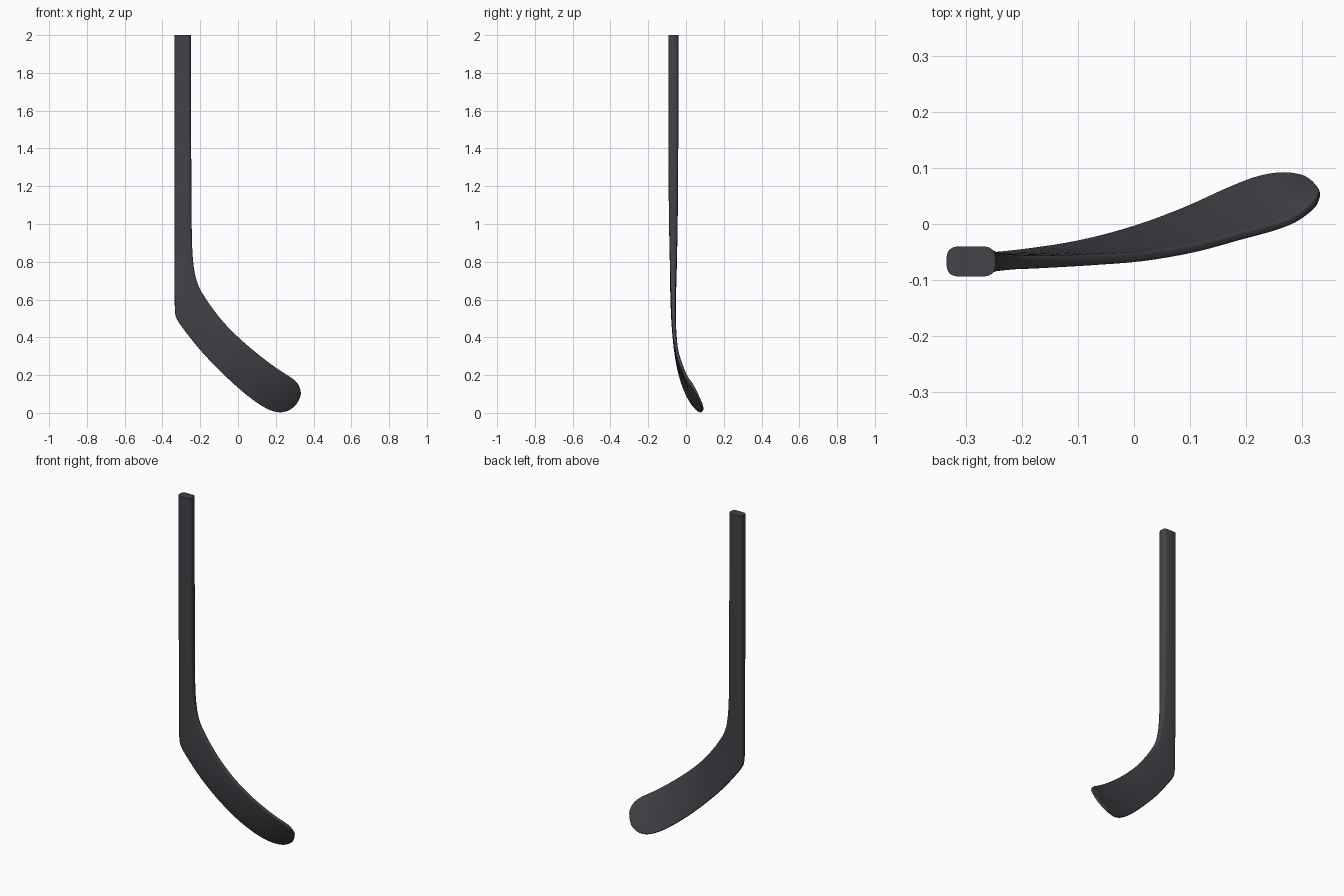
import bpy, bmesh, math
from mathutils import Vector

if "Cube" in bpy.data.objects:
    bpy.data.objects.remove(bpy.data.objects["Cube"])

# Stations from shaft top to blade toe:
# lower/left edge (x, y, z), upper/right edge (x, y, z), thickness
STATIONS = [
    (-.335, -.067, 2.00, -.248, -.067, 2.00, .053),
    (-.335, -.067, 1.60, -.248, -.067, 1.60, .053),
    (-.335, -.067, 1.20, -.247, -.067, 1.20, .050),
    (-.335, -.067, 0.95, -.245, -.067, 0.98, .044),
    (-.335, -.067, 0.75, -.240, -.067, 0.83, .036),
    (-.335, -.068, 0.61, -.227, -.068, 0.73, .030),
    (-.333, -.067, 0.53, -.206, -.068, 0.665, .026),
    (-.320, -.066, 0.490, -.180, -.068, 0.620, .024),
    (-.280, -.063, 0.433, -.140, -.067, 0.560, .022),
    (-.200, -.054, 0.333, -.070, -.064, 0.472, .020),
    (-.100, -.037, 0.228, 0.020, -.058, 0.383, .018),
    (0.000, -.010, 0.134, 0.110, -.043, 0.307, .017),
    (0.090, 0.024, 0.062, 0.190, -.022, 0.246, .016),
    (0.160, 0.056, 0.020, 0.250, -.006, 0.206, .016),
    (0.215, 0.078, 0.005, 0.287, 0.008, 0.182, .016),
    (0.260, 0.087, 0.012, 0.311, 0.024, 0.160, .016),
    (0.298, 0.084, 0.036, 0.324, 0.036, 0.140, .015),
    (0.318, 0.074, 0.064, 0.330, 0.048, 0.120, .013),
    (0.328, 0.064, 0.088, 0.332, 0.058, 0.104, .010),
]
STEPS = 4      # interpolated sections per station
CORNER = 4     # segments per rounded corner


def catmull(a, b, c, d, t):
    return [0.5 * (2*q + (r-p)*t + (2*p-5*q+4*r-s)*t*t + (3*q-p-3*r+s)*t**3)
            for p, q, r, s in zip(a, b, c, d)]


def smooth_stations(st):
    out = []
    n = len(st)
    for i in range(n - 1):
        for k in range(STEPS):
            out.append(catmull(st[max(i-1, 0)], st[i], st[i+1],
                               st[min(i+2, n-1)], k / STEPS))
    return out + [list(st[-1])]


def section(s, tangent):
    """Rounded rectangle spanning the two edge points of a station."""
    p, q, thick = Vector(s[0:3]), Vector(s[3:6]), s[6]
    mid, across = (p + q) / 2, q - p
    half = across.length / 2
    across.normalize()
    normal = tangent.cross(across).normalized()
    r = min(thick * .34, half * .8)
    pts = []
    for i, (su, sv) in enumerate([(1, 1), (-1, 1), (-1, -1), (1, -1)]):
        for k in range(CORNER + 1):
            a = math.pi / 2 * (i + k / CORNER)
            u = su * (half - r) + r * math.cos(a)
            v = sv * (thick / 2 - r) + r * math.sin(a)
            pts.append(mid + across * u + normal * v)
    return pts


# Stick: shaft and curved blade lofted as one skin
rows = smooth_stations(STATIONS)
mids = [(Vector(s[0:3]) + Vector(s[3:6])) / 2 for s in rows]
bm = bmesh.new()
rings = []
for i, s in enumerate(rows):
    tangent = mids[min(i + 1, len(mids) - 1)] - mids[max(i - 1, 0)]
    rings.append([bm.verts.new(c) for c in section(s, tangent)])
for a, b in zip(rings, rings[1:]):
    n = len(a)
    for j in range(n):
        bm.faces.new((a[j], a[(j+1) % n], b[(j+1) % n], b[j]))
bm.faces.new(rings[0])
bm.faces.new(rings[-1])
bmesh.ops.recalc_face_normals(bm, faces=bm.faces)

mesh = bpy.data.meshes.new("hockey_stick")
bm.to_mesh(mesh)
bm.free()
stick = bpy.data.objects.new("hockey_stick", mesh)
bpy.context.collection.objects.link(stick)

# Dark composite finish
mat = bpy.data.materials.new("dark_composite")
mat.diffuse_color = (.055, .055, .065, 1)
mat.use_nodes = True
mat.node_tree.nodes["Principled BSDF"].inputs["Base Color"].default_value = mat.diffuse_color
mesh.materials.append(mat)

bpy.context.view_layer.objects.active = stick
stick.select_set(True)
bpy.ops.object.shade_smooth_by_angle(angle=math.radians(40))
